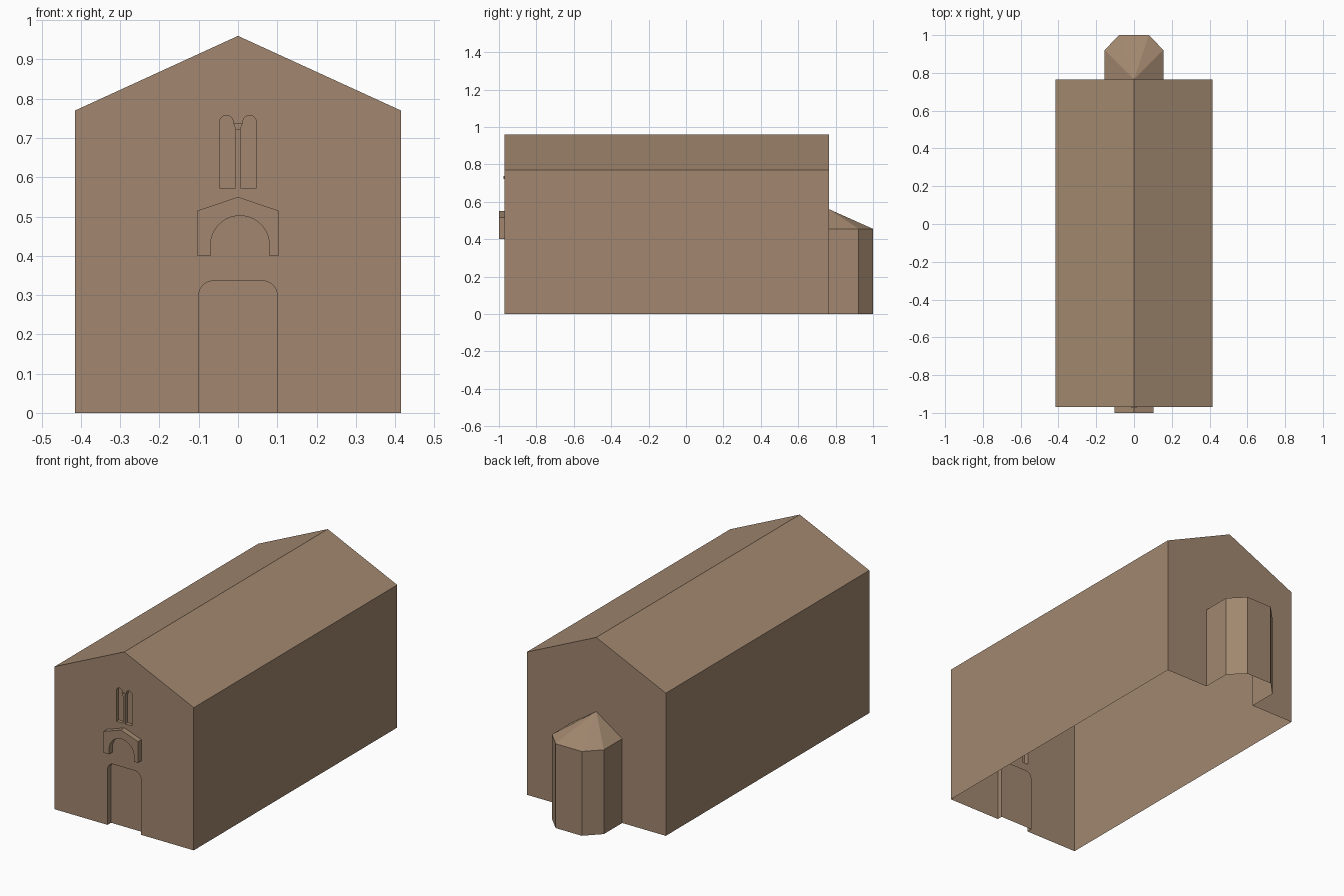
import bpy, bmesh, math

cube = bpy.data.objects.get("Cube")
if cube:
    bpy.data.objects.remove(cube, do_unlink=True)

# One stone colour throughout
COLOUR = (0.36, 0.245, 0.16, 1.0)
stone = bpy.data.materials.new("brown_stone")
stone.use_nodes = True
stone.diffuse_color = COLOUR
bsdf = next(n for n in stone.node_tree.nodes if n.type == 'BSDF_PRINCIPLED')
bsdf.inputs["Base Color"].default_value = COLOUR
bsdf.inputs["Roughness"].default_value = 0.9


def finish(name, bm):
    bmesh.ops.recalc_face_normals(bm, faces=bm.faces)
    mesh = bpy.data.meshes.new(name)
    bm.to_mesh(mesh)
    bm.free()
    mesh.materials.append(stone)
    obj = bpy.data.objects.new(name, mesh)
    bpy.context.collection.objects.link(obj)
    return obj


def prism(name, outline, y0, y1):
    """Extrude an (x, z) outline from y0 to y1."""
    bm = bmesh.new()
    face = bm.faces.new([bm.verts.new((x, y0, z)) for x, z in outline])
    ext = bmesh.ops.extrude_face_region(bm, geom=[face])
    verts = [v for v in ext["geom"] if isinstance(v, bmesh.types.BMVert)]
    bmesh.ops.translate(bm, verts=verts, vec=(0, y1 - y0, 0))
    return finish(name, bm)


def arc(cx, cz, r, a0, a1, steps):
    angles = [math.radians(a0 + (a1 - a0) * i / steps) for i in range(steps + 1)]
    return [(cx + r * math.cos(a), cz + r * math.sin(a)) for a in angles]


def combine(target, tool, operation):
    mod = target.modifiers.new(operation.lower(), 'BOOLEAN')
    mod.operation = operation
    mod.solver = 'EXACT'
    mod.object = tool
    bpy.context.view_layer.objects.active = target
    bpy.ops.object.modifier_apply(modifier=mod.name)
    bpy.data.objects.remove(tool, do_unlink=True)


FRONT, BACK = -0.97, 0.765
HALF, EAVE, RIDGE = 0.415, 0.77, 0.96

# Gabled hall
hall = prism("chapel_hall", [(-HALF, 0), (HALF, 0), (HALF, EAVE),
                             (0, RIDGE), (-HALF, EAVE)], FRONT, BACK)

# Rear apse with faceted roof, reaching into the hall
bm = bmesh.new()
for x, y in ((0.155, 0.6), (0.155, 0.922), (0.078, 1.0)):
    for side in (-1, 1):
        for z in (0, 0.455):
            bm.verts.new((side * x, y, z))
for y in (0.6, BACK):
    bm.verts.new((0, y, 0.56))
bmesh.ops.convex_hull(bm, input=bm.verts)
combine(hall, finish("apse", bm), 'UNION')

# Recessed door with rounded upper corners
door = [(-0.1, -0.1), (0.1, -0.1)]
door += arc(0.063, 0.299, 0.037, 0, 90, 8) + arc(-0.063, 0.299, 0.037, 90, 180, 8)
combine(hall, prism("door_recess", door, -1.1, FRONT + 0.03), 'DIFFERENCE')

# Twin arched windows either side of a thin column
for side in (-1, 1):
    window = [(0.006, 0.573), (0.047, 0.573)]
    window += arc(0.0295, 0.74, 0.0175, 0, 180, 12) + [(0.006, 0.722)]
    window = [(side * x, z) for x, z in window]
    combine(hall, prism("window_recess", window, -1.1, FRONT + 0.02), 'DIFFERENCE')

# Small capital on the window column
capital = [(-0.006, 0.722), (0.006, 0.722), (0.012, 0.738), (-0.012, 0.738)]
combine(hall, prism("capital", capital, FRONT - 0.005, FRONT + 0.015), 'UNION')

# Gabled hood with an arched opening above the door
hood = [(0.103, 0.4), (0.103, 0.515), (0, 0.55), (-0.103, 0.515), (-0.103, 0.4), (-0.07, 0.4)]
hood += arc(0.005, 0.427, 0.075, 180, 0, 20) + [(0.08, 0.4)]
combine(hall, prism("door_hood", hood, -1.0, FRONT + 0.01), 'UNION')

# Merge flat facets and leave the underside open
bm = bmesh.new()
bm.from_mesh(hall.data)
bmesh.ops.remove_doubles(bm, verts=bm.verts, dist=0.0001)
bm.normal_update()
floor = [f for f in bm.faces if abs(f.normal.z) > 0.9 and f.calc_center_median().z < 0.001]
bmesh.ops.delete(bm, geom=floor, context='FACES')
bmesh.ops.dissolve_limit(bm, angle_limit=math.radians(0.5), verts=bm.verts, edges=bm.edges)
bm.to_mesh(hall.data)
bm.free()
hall.data.materials.clear()
hall.data.materials.append(stone)
for poly in hall.data.polygons:
    poly.material_index = 0
    poly.use_smooth = False
